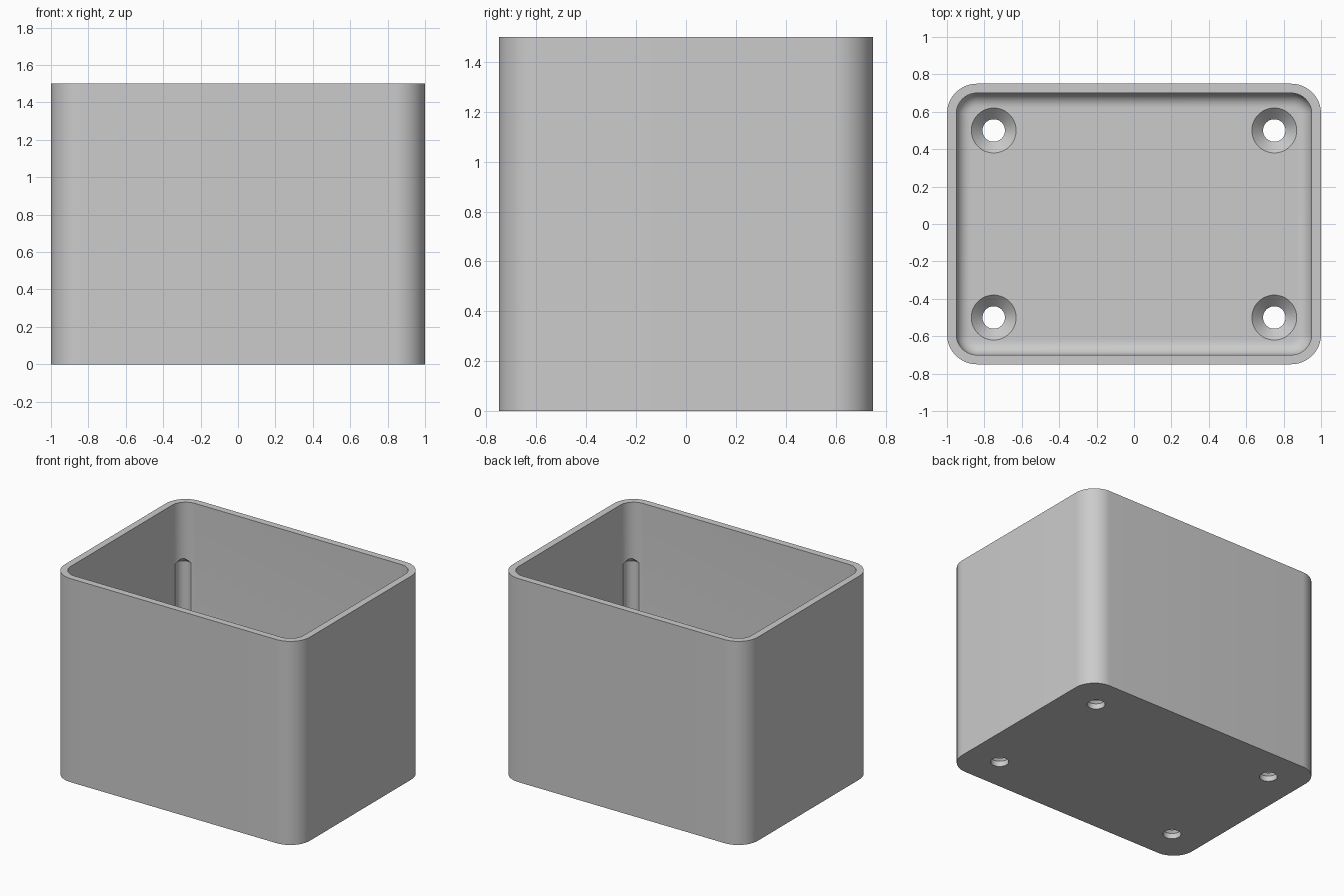
import bpy, bmesh
from math import sin, cos, pi

old = bpy.data.objects.get("Cube")
if old:
    bpy.data.objects.remove(old, do_unlink=True)

HALF_X, HALF_Y, HEIGHT = 1.0, 0.75, 1.5
WALL, FLOOR, CORNER, FILLET = 0.05, 0.10, 0.16, 0.075
STEPS = 16

grey = bpy.data.materials.new("light_grey")
grey.use_nodes = True
grey.diffuse_color = (0.6, 0.6, 0.6, 1)
grey.node_tree.nodes["Principled BSDF"].inputs["Base Color"].default_value = (0.6, 0.6, 0.6, 1)


def make_object(name, bm):
    bmesh.ops.recalc_face_normals(bm, faces=bm.faces)
    mesh = bpy.data.meshes.new(name)
    bm.to_mesh(mesh)
    bm.free()
    mesh.materials.append(grey)
    obj = bpy.data.objects.new(name, mesh)
    bpy.context.collection.objects.link(obj)
    return obj


def loft(name, rings):
    """Skin a stack of closed rings and cap both ends."""
    bm = bmesh.new()
    loops = [[bm.verts.new(p) for p in ring] for ring in rings]
    for a, b in zip(loops, loops[1:]):
        for i in range(len(a)):
            j = (i + 1) % len(a)
            bm.faces.new((a[i], a[j], b[j], b[i]))
    bm.faces.new(loops[0])
    bm.faces.new(loops[-1])
    return make_object(name, bm)


def rounded_rect(inset, z):
    radius = CORNER - inset
    ring = []
    for q, (sx, sy) in enumerate([(1, 1), (-1, 1), (-1, -1), (1, -1)]):
        for k in range(STEPS + 1):
            a = (q + k / STEPS) * pi / 2
            ring.append((sx * (HALF_X - CORNER) + radius * cos(a),
                         sy * (HALF_Y - CORNER) + radius * sin(a), z))
    return ring


def lathe(name, x, y, profile, sides=48):
    return loft(name, [[(x + r * cos(2 * pi * i / sides), y + r * sin(2 * pi * i / sides), z)
                        for i in range(sides)] for r, z in profile])


# Open box: outer wall, rim, inner wall, then a fillet down to the floor
rings = [rounded_rect(0, 0), rounded_rect(0, HEIGHT), rounded_rect(WALL, HEIGHT)]
for k in range(9):
    a = k / 8 * pi / 2
    rings.append(rounded_rect(WALL + FILLET * (1 - cos(a)), FLOOR + FILLET * (1 - sin(a))))
box = loft("box", rings)

# Countersunk screw holes and shallow corner grooves
cutters = []
for sx in (-1, 1):
    for sy in (-1, 1):
        cutters.append(lathe("screw_hole_cutter", sx * 0.75, sy * 0.5,
                             [(0.06, -0.1), (0.06, 0.04), (0.12, FLOOR), (0.12, FLOOR + 0.05)]))
        d = 0.085 * cos(pi / 4)
        cutters.append(lathe("corner_groove_cutter",
                             sx * (HALF_X - CORNER + d), sy * (HALF_Y - CORNER + d),
                             [(0.055, FLOOR + FILLET), (0.055, 1.055), (0.002, 1.11)], 32))

bpy.ops.object.select_all(action="DESELECT")
box.select_set(True)
bpy.context.view_layer.objects.active = box
for cutter in cutters:
    cutter.hide_render = True
    mod = box.modifiers.new("cut", "BOOLEAN")
    mod.operation, mod.solver, mod.object = "DIFFERENCE", "EXACT", cutter
    bpy.ops.object.modifier_apply(modifier=mod.name)
    bpy.data.objects.remove(cutter, do_unlink=True)

bpy.ops.object.shade_smooth_by_angle(angle=pi / 6)
